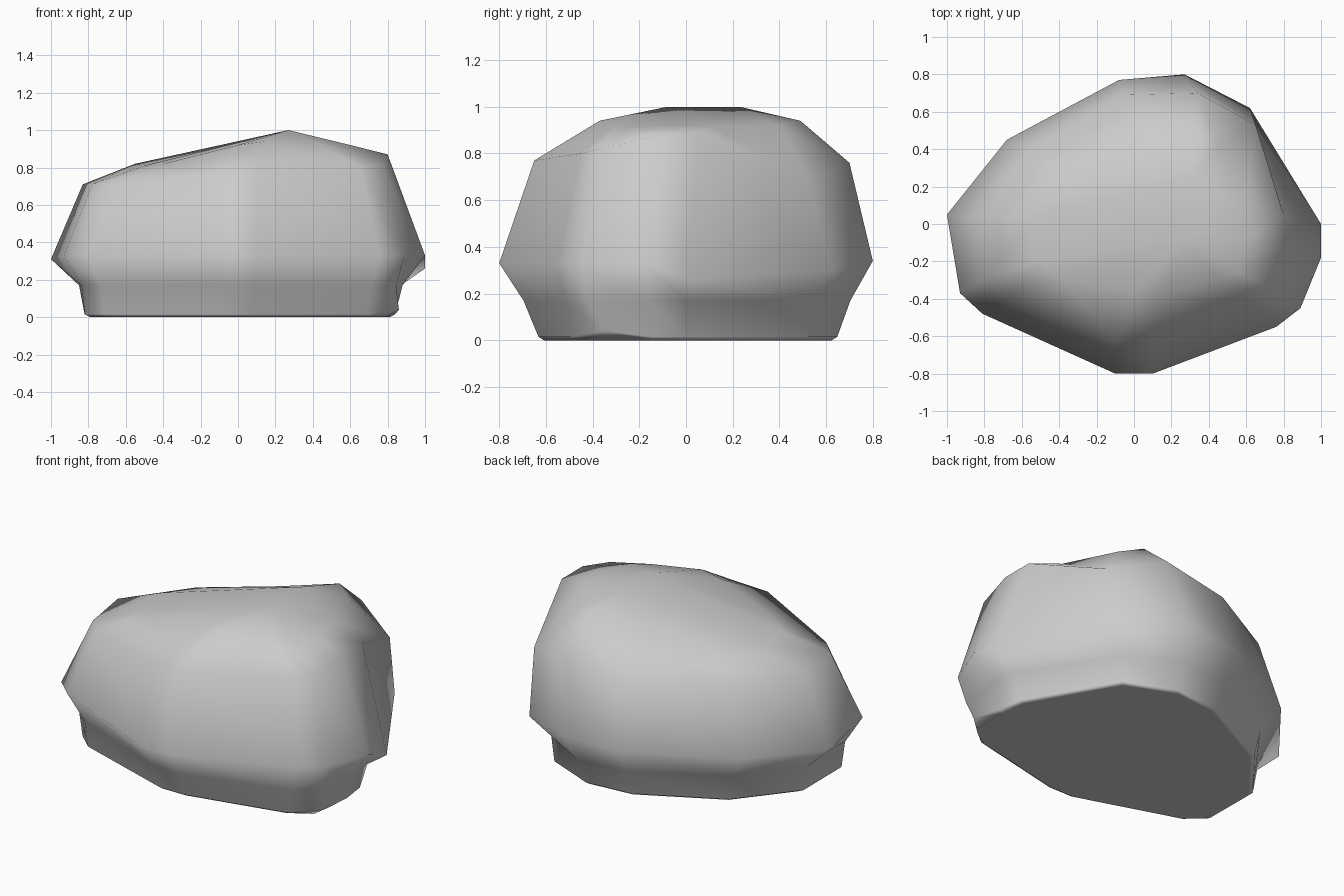
import bpy, bmesh, math

if "Cube" in bpy.data.objects:
    bpy.data.objects.remove(bpy.data.objects["Cube"])

# widest outline of the boulder (x, y), at about z = 0.33
outline = [(-1, .05), (-.68, .45), (-.08, .77), (.27, .8), (.62, .62), (1, 0), (1, -.18),
           (.89, -.45), (.76, -.55), (.1, -.8), (-.1, -.8), (-.81, -.48), (-.93, -.37)]
outline_z = [.31, .32, .33, .34, .3, .26, .33, .33, .33, .33, .33, .33, .33]
# shoulder where the sides turn to the top
shoulder = [(-.83, .03, .71), (-.56, .4, .71), (-.06, .69, .69), (.34, .7, .76), (.65, .53, .68),
            (.8, .05, .87), (.8, -.15, .87), (.77, -.37, .82), (.65, -.45, .8),
            (.1, -.65, .77), (-.1, -.64, .77), (-.67, -.39, .71), (-.78, -.28, .71)]
# upper crown
crown = [(-.55, .03, .82), (-.4, .25, .81), (-.03, .45, .84), (.34, .49, .94), (.45, .4, .92),
         (.6, .1, .92), (.6, -.1, .92), (.55, -.25, .91), (.45, -.3, .92),
         (.15, -.37, .94), (0, -.36, .92), (-.4, -.28, .82), (-.5, -.2, .81)]
# short ridge at the peak
ridge = [(.27, .23, 1)] * 6 + [(.27, -.08, 1)] * 7

# undercut scales around the foot, one per outline point
waist_k = [.85, .86, .88, .88, .86, .87, .88, .95, .94, .87, .86, .9, .9]
foot_k = [.82, .82, .81, .81, .84, .82, .84, .92, .9, .79, .79, .88, .88]


def scaled(ks, z, shrink=0):
    return [(x * (k - shrink), y * (k - shrink), z) for (x, y), k in zip(outline, ks)]


foot = scaled(foot_k, .015)
foot[7] = (.86, -.35, .04)      # toe sticking out at the front right
rings = [scaled(foot_k, 0, .03), foot, scaled(waist_k, .17),
         [(x, y, z) for (x, y), z in zip(outline, outline_z)], shoulder, crown, ridge]

# loft the rings
bm = bmesh.new()
vr = [[bm.verts.new(p) for p in r] for r in rings]
n = len(outline)
for a, b in zip(vr, vr[1:]):
    for i in range(n):
        j = (i + 1) % n
        bm.faces.new((a[i], a[j], b[j], b[i]))
bm.faces.new(vr[0])
bmesh.ops.remove_doubles(bm, verts=bm.verts, dist=.001)
bmesh.ops.recalc_face_normals(bm, faces=bm.faces)

mesh = bpy.data.meshes.new("boulder")
bm.to_mesh(mesh)
bm.free()
boulder = bpy.data.objects.new("boulder", mesh)
bpy.context.collection.objects.link(boulder)
bpy.context.view_layer.objects.active = boulder
boulder.select_set(True)
bpy.ops.object.shade_smooth_by_angle(angle=math.radians(75))

# let the large faces lead the shading
weighted = boulder.modifiers.new("large_faces_lead", 'WEIGHTED_NORMAL')
weighted.keep_sharp = True
